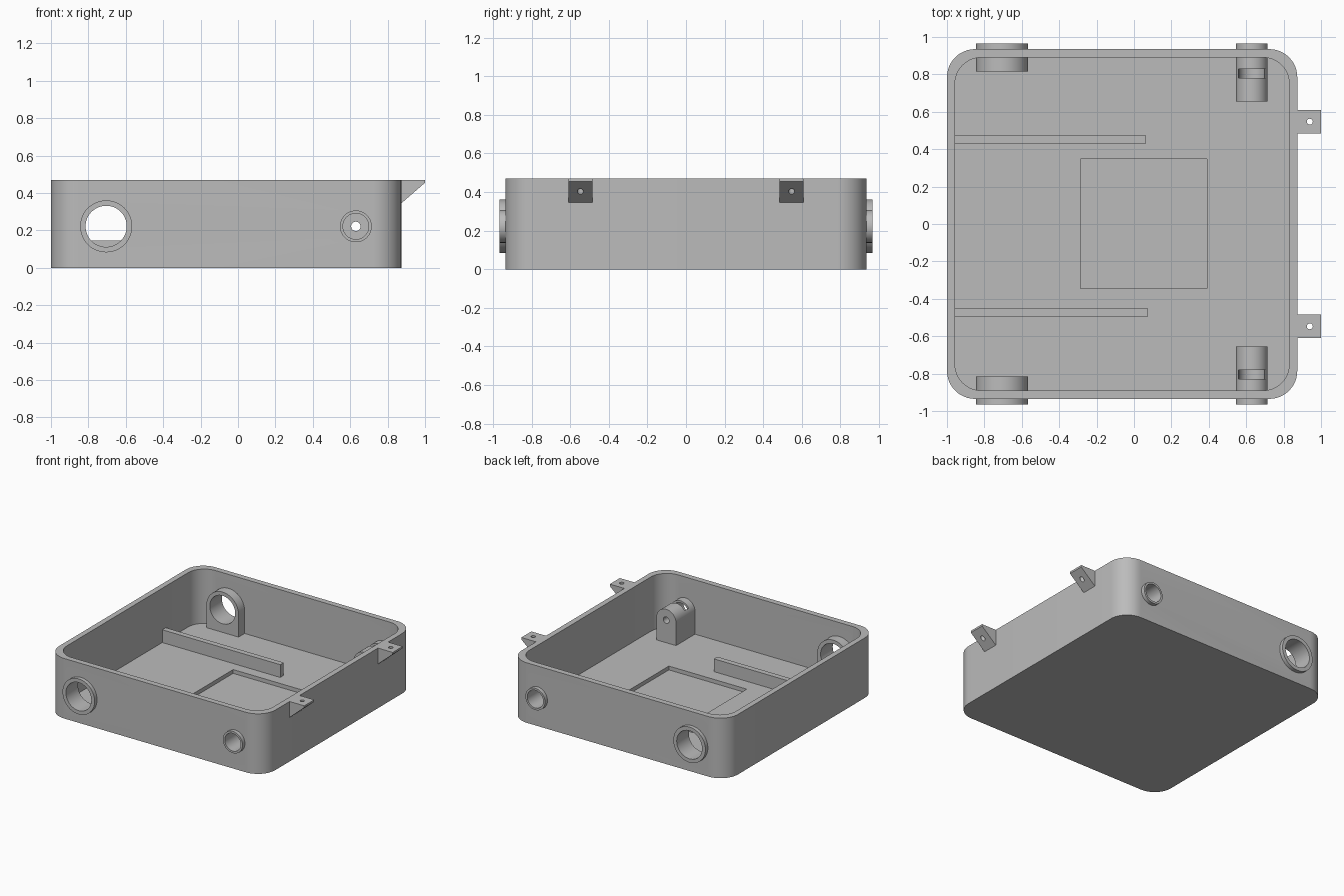
import bpy
import bmesh
from math import sin, cos, pi, radians

if "Cube" in bpy.data.objects:
    bpy.data.objects.remove(bpy.data.objects["Cube"], do_unlink=True)

grey = bpy.data.materials.new("plain grey")
grey.use_nodes = True
COLOUR = (0.5, 0.5, 0.5, 1)
grey.diffuse_color = COLOUR
grey.node_tree.nodes["Principled BSDF"].inputs["Base Color"].default_value = COLOUR

# axis along which a profile is swept
PLACE = {
    "z": lambda a, b, t: (a, b, t),
    "y": lambda a, b, t: (a, t, b),
}


def prism(name, profile, axis, lo, hi):
    """Sweep a closed 2D profile along an axis from lo to hi."""
    bm = bmesh.new()
    ends = [[bm.verts.new(PLACE[axis](a, b, t)) for a, b in profile] for t in (lo, hi)]
    bm.faces.new(ends[0])
    bm.faces.new(ends[1])
    n = len(profile)
    for i in range(n):
        j = (i + 1) % n
        bm.faces.new((ends[0][i], ends[0][j], ends[1][j], ends[1][i]))
    bmesh.ops.recalc_face_normals(bm, faces=bm.faces)
    mesh = bpy.data.meshes.new(name)
    bm.to_mesh(mesh)
    bm.free()
    mesh.materials.append(grey)
    ob = bpy.data.objects.new(name, mesh)
    bpy.context.collection.objects.link(ob)
    return ob


def arc(cx, cy, r, start, end, n):
    angles = [radians(start + (end - start) * i / n) for i in range(n + 1)]
    return [(cx + r * cos(a), cy + r * sin(a)) for a in angles]


def circle(cx, cy, r, n=48):
    return arc(cx, cy, r, 0, 360, n)[:-1]


def rect(x0, x1, y0, y1):
    return [(x0, y0), (x1, y0), (x1, y1), (x0, y1)]


def rounded(x0, x1, y0, y1, r):
    corners = [(x1 - r, y1 - r), (x0 + r, y1 - r), (x0 + r, y0 + r), (x1 - r, y0 + r)]
    return [p for i, (cx, cy) in enumerate(corners)
            for p in arc(cx, cy, r, 90 * i, 90 * i + 90, 12)]


def arch(cx, cz, r, base):
    return [(cx - r, base), (cx + r, base)] + arc(cx, cz, r, 0, 180, 28)


def select(ob):
    bpy.ops.object.select_all(action="DESELECT")
    ob.select_set(True)
    bpy.context.view_layer.objects.active = ob


def cut(ob, *cutters):
    """Subtract the cutters, then discard them."""
    select(ob)
    for c in cutters:
        c.hide_render = True
        mod = ob.modifiers.new("cut", "BOOLEAN")
        mod.operation = "DIFFERENCE"
        mod.solver = "EXACT"
        mod.object = c
        bpy.ops.object.modifier_apply(modifier=mod.name)
        bpy.data.objects.remove(c, do_unlink=True)


def smooth(ob):
    select(ob)
    bpy.ops.object.shade_smooth_by_angle(angle=radians(30))


WALL_Y, COLLAR_Y, JOIN_Y = 0.935, 0.965, 0.91
TOP, FLOOR, AXIS_Z = 0.47, 0.045, 0.222
BIG_X, BIG_R, BIG_BORE = -0.705, 0.139, 0.11
SMALL_X, SMALL_R, SMALL_BORE, PIN = 0.63, 0.085, 0.069, 0.025

# tray: rounded shell, shallow floor pocket, wall openings hidden inside the collars
tray = prism("tray", rounded(-1, 0.873, -WALL_Y, WALL_Y, 0.15), "z", 0, TOP)
cut(tray,
    prism("cavity", rounded(-0.957, 0.83, -0.89, 0.89, 0.14), "z", FLOOR, 1),
    prism("pocket", rect(-0.285, 0.39, -0.345, 0.347), "z", 0.015, 0.1))
for s in (-1, 1):
    cut(tray,
        prism("big_opening", circle(BIG_X, AXIS_Z, 0.125), "y", s * 0.85, s * 1.1),
        prism("small_opening", circle(SMALL_X, AXIS_Z, 0.077), "y", s * 0.85, s * 1.1))
smooth(tray)

for s, side in ((-1, "front"), (1, "back")):
    # large ring mount: inner arch and outer collar
    for part, shape, a, b in (
            ("arch", arch(BIG_X, AXIS_Z, BIG_R, 0.02), 0.815, JOIN_Y),
            ("collar", circle(BIG_X, AXIS_Z, BIG_R), JOIN_Y, COLLAR_Y)):
        ob = prism(f"{side}_large_{part}", shape, "y", s * a, s * b)
        cut(ob, prism("bore", circle(BIG_X, AXIS_Z, BIG_BORE), "y", s * 0.7, s * 1.1))
        smooth(ob)

    # small mount: deep blind bore, pin hole and slot in its crown
    post = prism(f"{side}_small_post", arch(SMALL_X, AXIS_Z, SMALL_R, 0.02),
                 "y", s * 0.655, s * JOIN_Y)
    cut(post,
        prism("bore", circle(SMALL_X, AXIS_Z, SMALL_BORE), "y", s * 0.74, s * 1.1),
        prism("pin_hole", circle(SMALL_X, AXIS_Z, PIN, 24), "y", s * 0.6, s * 0.8),
        prism("slot", rect(SMALL_X - 0.072, SMALL_X + 0.072, s * 0.78, s * 0.83),
              "z", AXIS_Z, 0.4))
    smooth(post)
    collar = prism(f"{side}_small_collar", circle(SMALL_X, AXIS_Z, SMALL_R),
                   "y", s * JOIN_Y, s * COLLAR_Y)
    cut(collar, prism("bore", circle(SMALL_X, AXIS_Z, SMALL_BORE), "y", s * 0.8, s * 1.1))
    smooth(collar)

    # wedge tab with a vertical screw hole
    y = s * 0.547
    wedge = [(0.86, TOP), (1, TOP), (1, 0.455), (0.873, 0.345), (0.86, 0.345)]
    tab = prism(f"{side}_tab", wedge, "y", y - 0.062, y + 0.062)
    cut(tab, prism("screw_hole", circle(0.94, y, 0.016, 20), "z", 0.2, 0.6))
    smooth(tab)

# floor ribs
prism("front_rib", rect(-0.97, 0.075, -0.495, -0.452), "z", 0.03, 0.145)
prism("back_rib", rect(-0.97, 0.065, 0.43, 0.473), "z", 0.03, 0.145)
